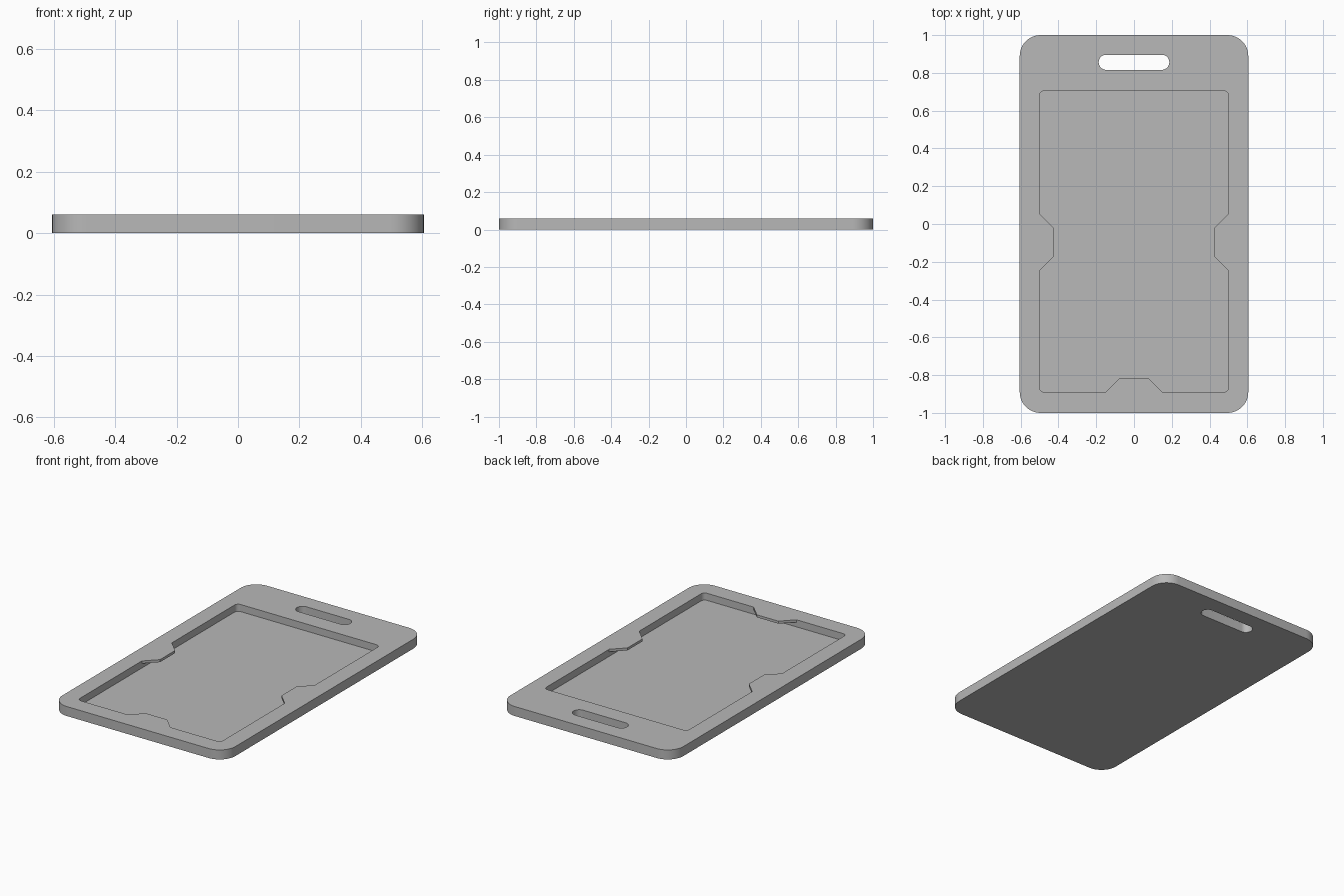
import bpy, bmesh, math
from mathutils import Vector

if "Cube" in bpy.data.objects:
    bpy.data.objects.remove(bpy.data.objects["Cube"], do_unlink=True)

THICK, FLOOR, LIP = 0.06, 0.015, 0.044
HALF_X, BOTTOM, TOP = 0.5, -0.89, 0.705

grey = bpy.data.materials.new("plastic grey")
grey.use_nodes = True
grey.diffuse_color = (0.48, 0.48, 0.48, 1)
grey.node_tree.nodes["Principled BSDF"].inputs["Base Color"].default_value = (0.48, 0.48, 0.48, 1)


def fillet(points, steps=10):
    """Round each (x, y, radius) corner of a closed outline."""
    out = []
    for i, (x, y, r) in enumerate(points):
        p = Vector((x, y))
        if r == 0:
            out.append(p)
            continue
        a = (Vector(points[i - 1][:2]) - p).normalized()
        b = (Vector(points[(i + 1) % len(points)][:2]) - p).normalized()
        centre = p + (a + b) * r  # right-angled corners
        for k in range(steps + 1):
            t = k / steps * math.pi / 2
            out.append(centre - b * r * math.cos(t) - a * r * math.sin(t))
    return out


def rectangle(x, y0, y1, r):
    return fillet([(-x, y0, r), (x, y0, r), (x, y1, r), (-x, y1, r)])


def prism(name, outline, z0, z1):
    bm = bmesh.new()
    face = bm.faces.new([bm.verts.new((p.x, p.y, z0)) for p in outline])
    geom = bmesh.ops.extrude_face_region(bm, geom=[face])["geom"]
    bmesh.ops.translate(bm, vec=(0, 0, z1 - z0),
                        verts=[v for v in geom if isinstance(v, bmesh.types.BMVert)])
    bmesh.ops.recalc_face_normals(bm, faces=bm.faces)
    mesh = bpy.data.meshes.new(name)
    bm.to_mesh(mesh)
    bm.free()
    mesh.materials.append(grey)
    obj = bpy.data.objects.new(name, mesh)
    bpy.context.collection.objects.link(obj)
    return obj


def cut(target, cutter):
    mod = target.modifiers.new("cut", "BOOLEAN")
    mod.operation, mod.solver, mod.object = "DIFFERENCE", "EXACT", cutter
    bpy.context.view_layer.objects.active = target
    bpy.ops.object.modifier_apply(modifier=mod.name)
    bpy.data.objects.remove(cutter, do_unlink=True)


# Rounded body plate
holder = prism("card_holder", rectangle(0.605, -1, 1, 0.11), 0, THICK)

# Strap slot through the plate
cut(holder, prism("slot_cutter", rectangle(0.187, 0.816, 0.896, 0.0399), -0.1, 0.2))

# Card recess, running under the retaining tabs
cut(holder, prism("recess_cutter", rectangle(HALF_X, BOTTOM, TOP, 0.025), FLOOR, LIP))

# Recess opening, with a tab on each side and one at the bottom
R = 0.025
right_half = [(0.075, BOTTOM + 0.075, 0), (0.15, BOTTOM, 0), (HALF_X, BOTTOM, R),
              (HALF_X, -0.247, 0), (0.425, -0.172, 0), (0.425, -0.022, 0),
              (HALF_X, 0.053, 0), (HALF_X, TOP, R)]
left_half = [(-x, y, r) for x, y, r in reversed(right_half)]
cut(holder, prism("opening_cutter", fillet(right_half + left_half), LIP - 0.01, 0.2))

# Smooth rounded corners, sharp edges
bpy.ops.object.select_all(action="DESELECT")
holder.select_set(True)
bpy.context.view_layer.objects.active = holder
bpy.ops.object.shade_smooth_by_angle(angle=math.radians(30))
